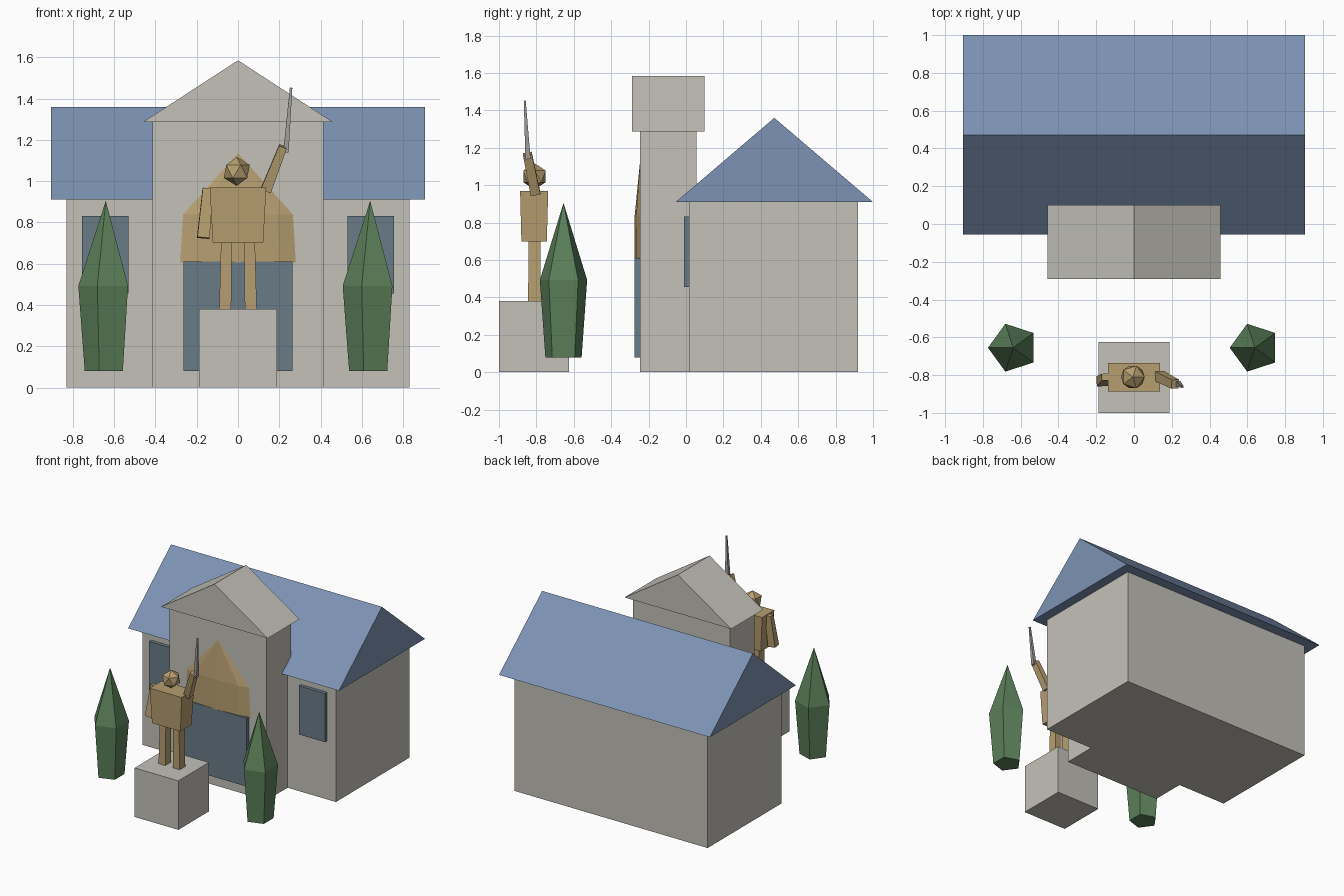
import bpy, bmesh, math
from mathutils import Vector

if "Cube" in bpy.data.objects:
    bpy.data.objects.remove(bpy.data.objects["Cube"])


def colour(name, r, g, b):
    m = bpy.data.materials.new(name)
    lin = lambda c: ((c / 255 + 0.055) / 1.055) ** 2.4
    m.diffuse_color = (lin(r), lin(g), lin(b), 1)
    m.use_nodes = True
    m.node_tree.nodes["Principled BSDF"].inputs["Base Color"].default_value = m.diffuse_color
    return m


STONE = colour("pale stone", 196, 193, 185)
BLUE = colour("slate blue", 124, 146, 179)
GLASS = colour("dark glass", 106, 123, 135)
GOLD = colour("old gold", 182, 158, 112)
GREEN = colour("cypress green", 92, 128, 90)
STEEL = colour("steel", 160, 160, 156)


def finish(name, bm, mat):
    bmesh.ops.recalc_face_normals(bm, faces=bm.faces)
    me = bpy.data.meshes.new(name)
    bm.to_mesh(me)
    bm.free()
    me.materials.append(mat)
    ob = bpy.data.objects.new(name, me)
    bpy.context.collection.objects.link(ob)
    return ob


def loft(name, rings, mat):
    """Skin a stack of rings; a ring of one point is a tip."""
    bm = bmesh.new()
    vs = [[bm.verts.new(p) for p in ring] for ring in rings]
    for a, b in zip(vs, vs[1:]):
        n = len(a)
        for i in range(n):
            j = (i + 1) % n
            bm.faces.new((a[i], a[j], b[0]) if len(b) == 1 else (a[i], a[j], b[j], b[i]))
    for ring in (vs[0], vs[-1]):
        if len(ring) > 2:
            bm.faces.new(ring)
    return finish(name, bm, mat)


def box(name, x, y, z, mat):
    ring = lambda h: [(x[0], y[0], h), (x[1], y[0], h), (x[1], y[1], h), (x[0], y[1], h)]
    return loft(name, [ring(z[0]), ring(z[1])], mat)


def limb(name, p0, p1, s0, s1, mat):
    """Tapered box between two points; s0 and s1 are half sizes."""
    p0, p1 = Vector(p0), Vector(p1)
    q = Vector((0, 0, 1)).rotation_difference(p1 - p0)
    ring = lambda p, s: [p + q @ Vector((s[0] * a, s[1] * b, 0))
                         for a, b in ((-1, -1), (1, -1), (1, 1), (-1, 1))]
    return loft(name, [ring(p0, s0), ring(p1, s1)], mat)


def turned(name, cx, cy, levels, sides, start, squash, mat):
    """Faceted solid from (radius, height) levels."""
    rings = []
    for r, z in levels:
        if r == 0:
            rings.append([(cx, cy, z)])
        else:
            rings.append([(cx + r * math.cos(start + math.tau * i / sides),
                           cy + squash * r * math.sin(start + math.tau * i / sides), z)
                          for i in range(sides)])
    return loft(name, rings, mat)


# Main hall and its roof
box("hall_walls", (-0.83, 0.83), (0.015, 0.92), (0, 0.91), STONE)
loft("hall_roof", [[(x, -0.055, 0.91), (x, 1.0, 0.91), (x, 0.472, 1.36)]
                   for x in (-0.905, 0.905)], BLUE)

# Entrance block and its gable
box("entrance_walls", (-0.415, 0.415), (-0.245, 0.055), (0, 1.287), STONE)
loft("entrance_gable", [[(-0.458, y, 1.287), (0.458, y, 1.287), (0, y, 1.585)]
                        for y in (-0.29, 0.1)], STONE)

# Door, canopy and windows
box("door", (-0.265, 0.265), (-0.275, -0.24), (0.08, 0.61), GLASS)
turned("door_canopy", 0, -0.245, [(0.28, 0.605), (0.266, 0.838), (0, 1.135)],
       8, 0, 0.11, GOLD)
for side, s in (("left", -1), ("right", 1)):
    x = sorted((s * 0.53, s * 0.755))
    box(side + "_window", x, (-0.012, 0.02), (0.455, 0.832), GLASS)

    # Cypress trees
    turned(side + "_cypress", s * 0.64, -0.655, [(0.102, 0.08), (0.133, 0.493), (0, 0.905)],
           5, math.pi, 1, GREEN)

    # Statue legs
    limb(side + "_leg", (s * 0.062, -0.81, 0.38), (s * 0.056, -0.81, 0.71),
         (0.029, 0.034), (0.026, 0.032), GOLD)

# Pedestal and statue
box("pedestal", (-0.188, 0.188), (-1.0, -0.625), (0, 0.38), STONE)
limb("torso", (0, -0.812, 0.7), (0, -0.812, 0.97), (0.122, 0.068), (0.137, 0.075), GOLD)
limb("lowered_arm", (-0.147, -0.81, 0.965), (-0.168, -0.832, 0.725),
     (0.018, 0.024), (0.027, 0.03), GOLD)
limb("raised_arm", (0.135, -0.805, 0.955), (0.218, -0.848, 1.168),
     (0.026, 0.026), (0.02, 0.024), GOLD)
limb("sword", (0.232, -0.845, 1.14), (0.257, -0.862, 1.452),
     (0.013, 0.014), (0.006, 0.005), STEEL)

# Head
bm = bmesh.new()
bmesh.ops.create_icosphere(bm, subdivisions=1, radius=0.07)
bmesh.ops.translate(bm, verts=bm.verts, vec=(-0.006, -0.81, 1.047))
finish("head", bm, GOLD)
